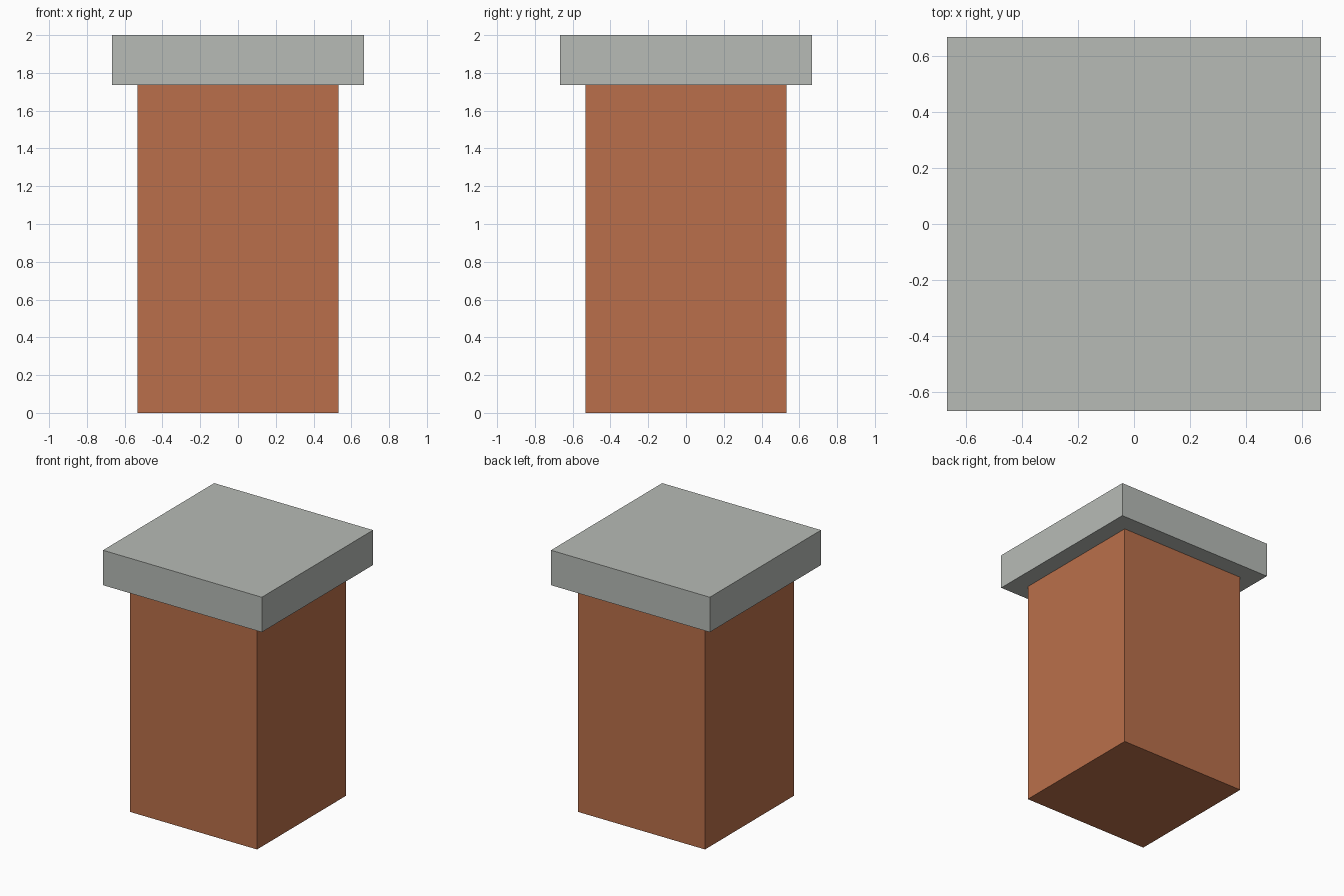
import bpy

if "Cube" in bpy.data.objects:
    bpy.data.objects.remove(bpy.data.objects["Cube"])


def make_material(name, color):
    mat = bpy.data.materials.new(name)
    mat.diffuse_color = (*color, 1.0)
    mat.use_nodes = True
    mat.node_tree.nodes["Principled BSDF"].inputs["Base Color"].default_value = mat.diffuse_color
    return mat


def block(name, width, bottom, top, mat):
    """Square block between two heights, centred on the z axis."""
    bpy.ops.mesh.primitive_cube_add(size=1, location=(0, 0, (bottom + top) / 2))
    obj = bpy.context.object
    obj.name = name
    obj.scale = (width, width, top - bottom)
    bpy.ops.object.transform_apply(location=False, rotation=False, scale=True)
    obj.data.materials.append(mat)
    return obj


brick = make_material("brick_orange", (0.491, 0.159, 0.069))
stone = make_material("stone_grey", (0.474, 0.497, 0.468))

CAP_BOTTOM = 1.735

# Brick shaft
block("shaft", 1.066, 0.0, CAP_BOTTOM, brick)

# Overhanging stone cap
block("cap", 1.333, CAP_BOTTOM, 2.0, stone)
